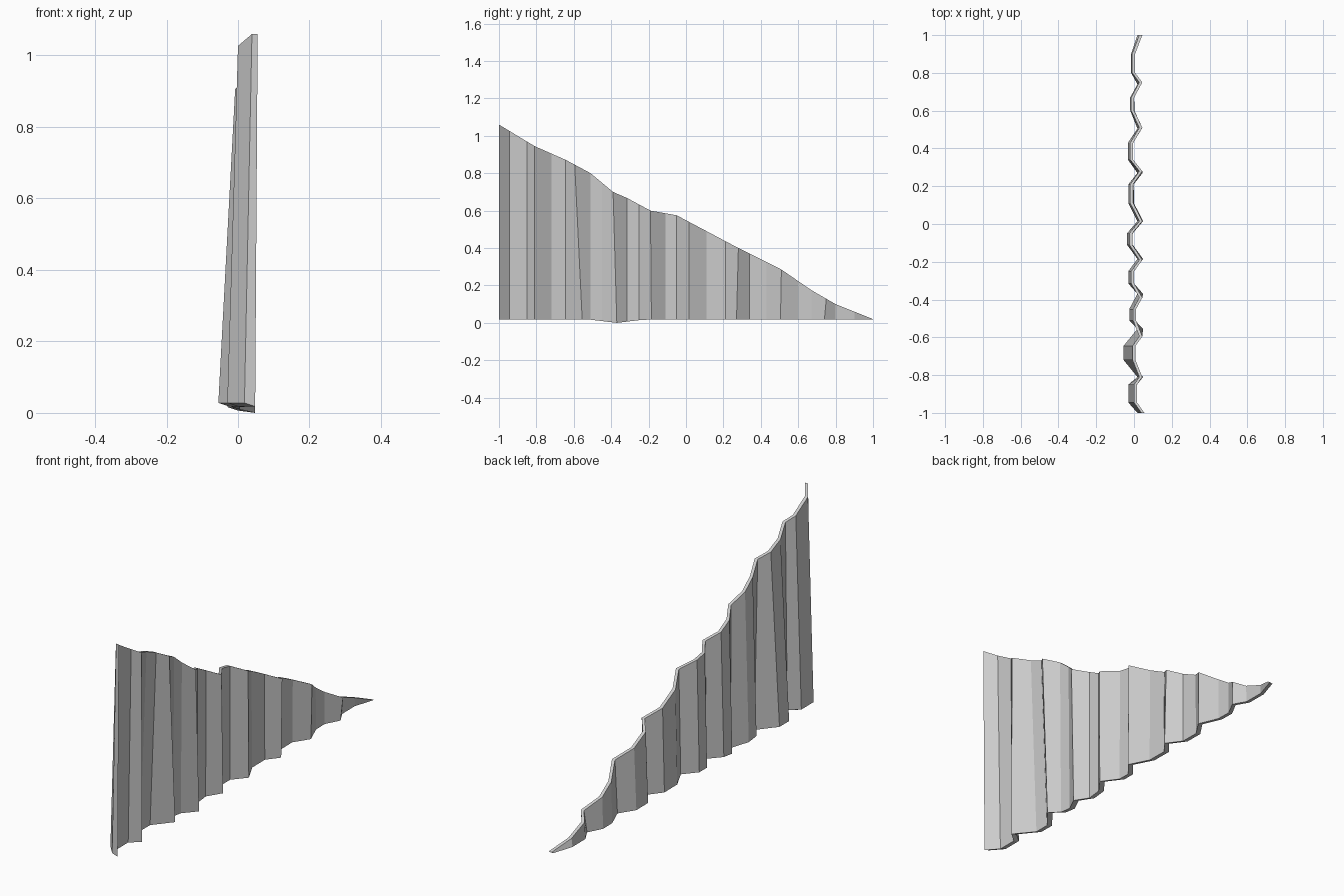
import bpy
import bmesh

default_cube = bpy.data.objects.get("Cube")
if default_cube:
    bpy.data.objects.remove(default_cube, do_unlink=True)


def make_material(name, level):
    material = bpy.data.materials.new(name)
    material.use_nodes = True
    colour = (level, level, level, 1)
    material.diffuse_color = colour
    material.node_tree.nodes["Principled BSDF"].inputs["Base Color"].default_value = colour
    return material


# Measurements in hundredths of a unit
# Sloping upper outline: (y, height)
OUTLINE = [(-100, 106), (-81, 94.5), (-64, 87), (-51, 80), (-39, 70), (-32, 67),
           (-19, 60), (-5, 57.5), (28, 40), (51, 28.5), (67, 17.5), (80, 10), (100, 2)]
# Outward ridges: (y at top, y at foot)
RIDGES = [(-100, -100), (-81, -81), (-59.5, -55.5), (-39, -37), (-19, -18.5),
          (1.5, 1.5), (28, 27), (51, 50.5), (75, 74), (100, 100)]
# Flat valleys between ridges: (y start, y end, x at top, x at foot)
VALLEYS = [(-94.5, -85, 0, -3), (-72, -64.5, -0.8, -5.5), (-51, -45, -0.5, -2.5),
           (-31.5, -25, -1.5, -3), (-11, -5, -2.5, -3.7), (11, 21, -2, -3),
           (34, 43, -2, -3.2), (60, 67, -1.5, -2), (80, 90, -1, -1.5)]
TOP_THICKNESS = 1.6
FOOT_THICKNESS = 3


def outline_height(y):
    for (start, low), (end, high) in zip(OUTLINE, OUTLINE[1:]):
        if y <= end:
            return low + (high - low) * (y - start) / (end - start)
    return OUTLINE[-1][-1]


def foot_height(y):
    dip = max(0, 1 - abs(y + 37) / 15)
    return 1.8 * (1 - dip)


def section(y_top, y_foot, x_top, x_foot):
    """Four corners of one cross-section: back top, front top, front foot, back foot."""
    top = outline_height(y_top)
    foot = foot_height(y_foot)
    blend = min(1, top / 50)
    foot_thickness = TOP_THICKNESS + (FOOT_THICKNESS - TOP_THICKNESS) * blend
    return [(x_top, y_top, top),
            (x_top + TOP_THICKNESS, y_top, top),
            (x_foot + foot_thickness, y_foot, foot),
            (x_foot, y_foot, min(foot + blend, top))]


def ridge_section(y_top, y_foot):
    x_top = 3.9 if y_top == -100 else 2.8
    return section(y_top, y_foot, x_top, 1.8)


# Alternate one ridge with the two creases of the following valley
sections = []
for ridge, valley in zip(RIDGES, VALLEYS):
    start, end, x_top, x_foot = valley
    sections.append(ridge_section(*ridge))
    sections.append(section(start, start, x_top, x_foot))
    sections.append(section(end, end, x_top, x_foot))
sections.append(ridge_section(*RIDGES[-1]))

# Loft the sheet through the sections and cap both ends
bm = bmesh.new()
rings = []
for corners in sections:
    rings.append([bm.verts.new([value / 100 for value in corner]) for corner in corners])
for ring, following in zip(rings, rings[1:]):
    for i in range(4):
        j = (i + 1) % 4
        bm.faces.new((ring[i], ring[j], following[j], following[i]))
bm.faces.new(rings[0])
bm.faces.new(rings[-1])
bmesh.ops.recalc_face_normals(bm, faces=bm.faces)

mesh = bpy.data.meshes.new("corrugated_sheet")
bm.to_mesh(mesh)
bm.free()
mesh.materials.append(make_material("light grey metal", 0.6))
sheet = bpy.data.objects.new("corrugated_sheet", mesh)
bpy.context.collection.objects.link(sheet)
